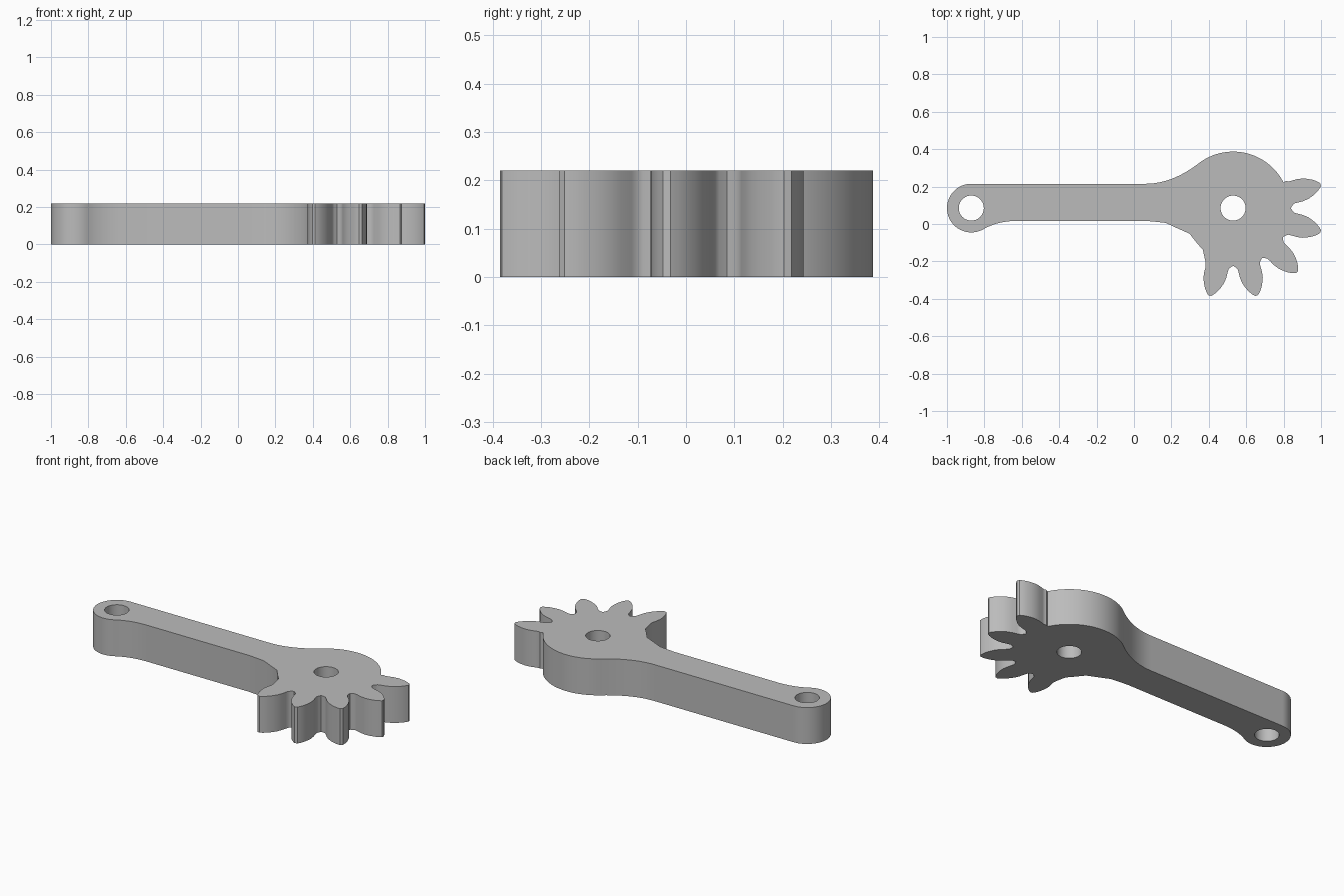
import bpy, bmesh
from math import sin, cos, radians
from mathutils import Vector, Matrix

cube = bpy.data.objects.get("Cube")
if cube:
    bpy.data.objects.remove(cube)

HEIGHT = 0.22
GEAR = Vector((0.53, 0.085))
PIN = Vector((-0.87, 0.085))
BODY_R, ROOT_R, BOSS_R, HOLE_R = 0.302, 0.308, 0.13, 0.067


def polar(centre, r, deg):
    return centre + Vector((cos(radians(deg)), sin(radians(deg)))) * r


def arc(centre, r, start, end, steps):
    return [polar(centre, r, start + (end - start) * i / steps) for i in range(steps + 1)]


def blend(a, ctrl, b, steps=12):
    """Interior points of a quadratic curve from a to b."""
    a, ctrl, b = Vector(a), Vector(ctrl), Vector(b)
    ts = [i / steps for i in range(1, steps)]
    return [a * (1 - t) ** 2 + ctrl * 2 * t * (1 - t) + b * t * t for t in ts]


# Half of a tooth: distance from the gear centre, half width
FLANK = [(0.312, 0.067), (0.322, 0.061), (0.34, 0.0605), (0.37, 0.061), (0.40, 0.057),
         (0.425, 0.048), (0.45, 0.036), (0.47, 0.022), (0.484, 0.008)]


def tooth(deg, skip_first=0):
    rot = Matrix.Rotation(radians(deg), 2)
    side = [(r, -w) for r, w in FLANK[skip_first:]] + [(r, w) for r, w in reversed(FLANK)]
    return [GEAR + rot @ Vector(p) for p in side]


# Outline, counter-clockwise, beginning at the underside of the arm
outline = [Vector((-0.62, 0.017)), Vector((0.06, 0.017))]
outline += [Vector(p) for p in ((0.115, 0.012), (0.17, 0.006), (0.23, -0.022),
                                (0.297, -0.052), (0.335, -0.10), (0.368, -0.138),
                                (0.382, -0.20))]
for i in range(5):
    deg = -105 + 30 * i
    outline += tooth(deg, 2 if i == 0 else 0)
    if i < 4:
        outline.append(polar(GEAR, ROOT_R, deg + 15))

# Rounded back of the gear, sweeping down into the arm and round the pin boss
outline += arc(GEAR, BODY_R, 27, 128, 36)
outline += blend(outline[-1], (0.203, 0.215), (0.06, 0.215))
outline.append(Vector((0.06, 0.215)))
outline += arc(PIN, BOSS_R, 90, 300, 48)
outline += blend(outline[-1], (-0.727, 0.017), (-0.62, 0.017))


def add_loop(bm, points):
    verts = [bm.verts.new((p.x, p.y, 0)) for p in points]
    return [bm.edges.new((v, verts[(i + 1) % len(verts)])) for i, v in enumerate(verts)]


# Flat plate with two holes, raised to full thickness
bm = bmesh.new()
edges = add_loop(bm, outline)
for centre in (GEAR, PIN):
    edges += add_loop(bm, arc(centre, HOLE_R, 0, 360, 40)[:-1])
bmesh.ops.triangle_fill(bm, use_beauty=True, edges=edges)
top = bmesh.ops.extrude_face_region(bm, geom=bm.faces[:], use_keep_orig=True)["geom"]
bmesh.ops.translate(bm, vec=(0, 0, HEIGHT),
                    verts=[g for g in top if isinstance(g, bmesh.types.BMVert)])
bmesh.ops.recalc_face_normals(bm, faces=bm.faces[:])
mesh = bpy.data.meshes.new("gear_lever")
bm.to_mesh(mesh)
bm.free()

lever = bpy.data.objects.new("gear_lever", mesh)
bpy.context.collection.objects.link(lever)

# Plain grey material
grey = bpy.data.materials.new("light_grey")
grey.use_nodes = True
colour = (0.5, 0.5, 0.5, 1)
grey.diffuse_color = colour
grey.node_tree.nodes["Principled BSDF"].inputs["Base Color"].default_value = colour
mesh.materials.append(grey)

bpy.ops.object.select_all(action="DESELECT")
lever.select_set(True)
bpy.context.view_layer.objects.active = lever
bpy.ops.object.shade_smooth_by_angle(angle=radians(30))
